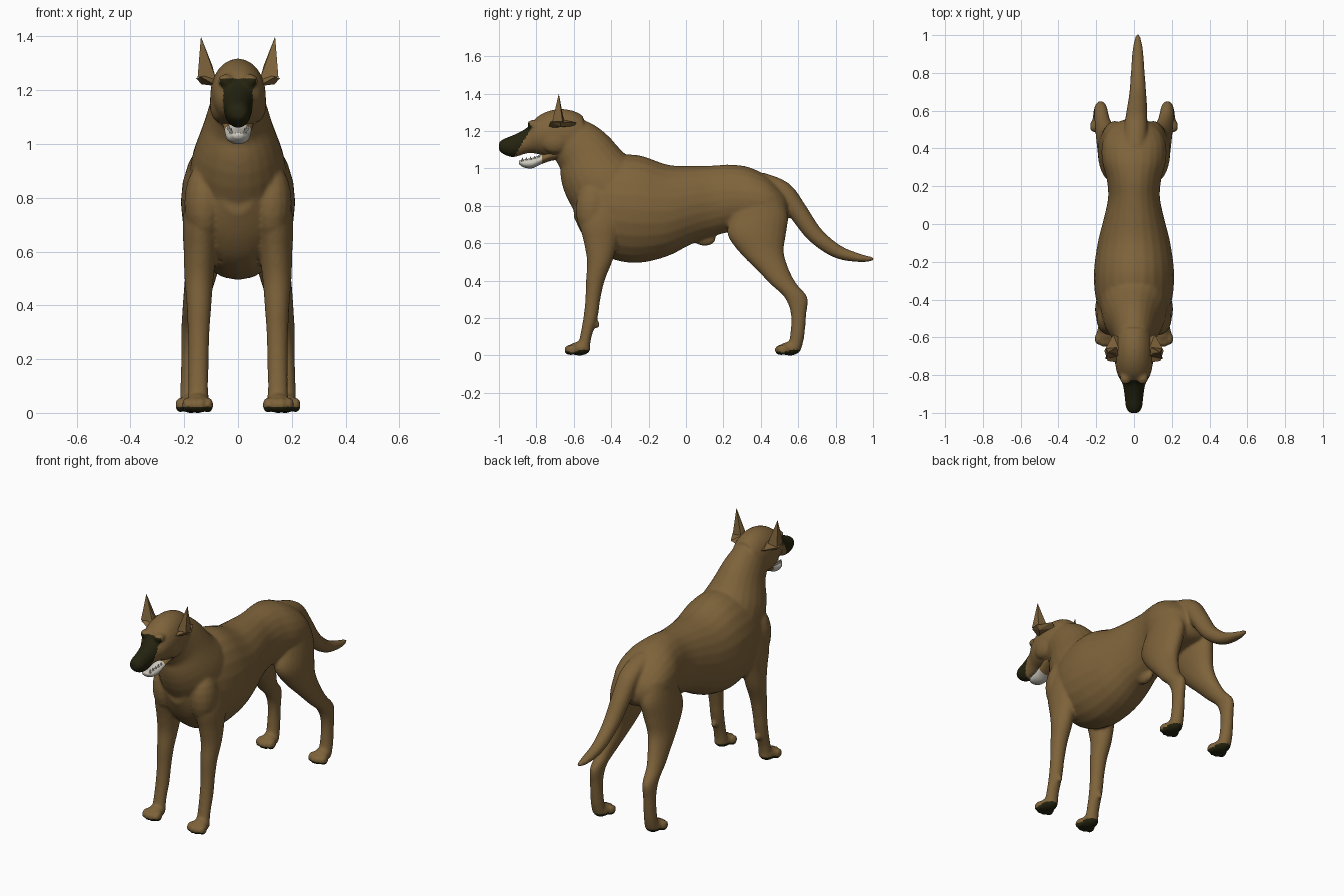
import bpy, bmesh, math
from mathutils import Vector, Matrix

old = bpy.data.objects.get("Cube")
if old:
    bpy.data.objects.remove(old, do_unlink=True)


def material(name, rgb):
    mat = bpy.data.materials.new(name)
    mat.use_nodes = True
    colour = (*rgb, 1)
    mat.diffuse_color = colour
    mat.node_tree.nodes["Principled BSDF"].inputs["Base Color"].default_value = colour
    return mat


FAWN = material("fawn coat", (0.21, 0.125, 0.043))
DARK = material("dark mask", (0.018, 0.017, 0.005))
IVORY = material("ivory jaw", (0.6, 0.57, 0.5))


def blend(stations, steps=4):
    """Smooth curve through the stations (Catmull-Rom)."""
    pts = [Vector(s) for s in stations]
    result = []
    for i in range(len(pts) - 1):
        a, b, c = pts[max(i - 1, 0)], pts[i], pts[i + 1]
        d = pts[min(i + 2, len(pts) - 1)]
        for k in range(steps):
            t = k / steps
            result.append(b + (c - a) * t / 2 + (a * 2 - b * 5 + c * 4 - d) * t * t / 2
                          + (b * 3 - a - c * 3 + d) * t ** 3 / 2)
    return result + [pts[-1]]


def loft(bm, stations, axis=None, sides=24):
    """Skin elliptical rings: x, y, z, half width, half depth."""
    rings = blend(stations)
    centres = [Vector(r[:3]) for r in rings]
    skin = []
    for i, ring in enumerate(rings):
        along = Vector(axis) if axis else centres[min(i + 1, len(rings) - 1)] - centres[max(i - 1, 0)]
        side = Vector((1, 0, 0))
        up = side.cross(along).normalized()
        loop = []
        for k in range(sides):
            a = math.tau * k / sides
            loop.append(bm.verts.new(centres[i] + side * ring[3] * math.cos(a) + up * ring[4] * math.sin(a)))
        skin.append(loop)
    faces = [bm.faces.new(skin[0]), bm.faces.new(skin[-1])]
    for lower, upper in zip(skin, skin[1:]):
        for k in range(sides):
            n = (k + 1) % sides
            faces.append(bm.faces.new((lower[k], lower[n], upper[n], upper[k])))
    bmesh.ops.recalc_face_normals(bm, faces=faces)


def blob(bm, centre, radii):
    place = Matrix.Translation(centre) @ Matrix.Diagonal((*radii, 1))
    bmesh.ops.create_uvsphere(bm, u_segments=16, v_segments=10, radius=1, matrix=place)


def finish(name, bm, mats, smooth=True):
    mesh = bpy.data.meshes.new(name)
    bm.to_mesh(mesh)
    bm.free()
    obj = bpy.data.objects.new(name, mesh)
    bpy.context.collection.objects.link(obj)
    for mat in mats:
        mesh.materials.append(mat)
    for face in mesh.polygons:
        face.use_smooth = smooth
    return obj


def fuse(obj, voxel, passes):
    """Melt overlapping parts into one skin."""
    bpy.ops.object.select_all(action="DESELECT")
    bpy.context.view_layer.objects.active = obj
    obj.select_set(True)
    remesh = obj.modifiers.new("fuse", "REMESH")
    remesh.mode = "VOXEL"
    remesh.voxel_size = voxel
    remesh.use_smooth_shade = True
    soften = obj.modifiers.new("soften", "SMOOTH")
    soften.factor, soften.iterations = 0.5, passes
    for mod in ("fuse", "soften"):
        bpy.ops.object.modifier_apply(modifier=mod)


body = bmesh.new()

# Torso: y, top, bottom, half width
torso = [(-.6, .92, .74, .06), (-.55, 1, .64, .13), (-.48, 1.05, .56, .175),
         (-.38, 1.07, .51, .205), (-.25, 1.07, .495, .212), (-.1, 1.02, .53, .192),
         (.03, 1.012, .595, .16), (.14, 1.015, .635, .137), (.24, 1.02, .66, .145),
         (.34, 1.005, .66, .17), (.44, .955, .68, .165), (.52, .88, .7, .12), (.55, .82, .74, .06)]
loft(body, [(0, y, (top + low) / 2, w, (top - low) / 2) for y, top, low, w in torso], (0, 1, 0))

# Neck
loft(body, [(0, -.67, 1.19, .085, .1), (0, -.61, 1.145, .1, .135), (0, -.54, 1.075, .125, .16),
            (0, -.47, .95, .17, .2), (0, -.36, .82, .19, .23)])

# Skull and muzzle: y, top, bottom, half width
head = [(-.55, 1.28, 1.07, .08), (-.6, 1.307, 1.05, .095), (-.67, 1.318, 1.045, .103),
        (-.74, 1.305, 1.06, .1), (-.8, 1.272, 1.078, .086), (-.85, 1.218, 1.08, .06),
        (-.92, 1.18, 1.06, .049), (-.97, 1.16, 1.072, .043), (-1, 1.14, 1.095, .026)]
loft(body, [(0, y, (top + low) / 2, w, (top - low) / 2) for y, top, low, w in head], (0, 1, 0))

# Tail
loft(body, [(.005, .4, .93, .06, .05), (.01, .52, .88, .06, .05), (.015, .595, .775, .055, .052),
            (.02, .69, .645, .045, .045), (.02, .81, .555, .036, .036),
            (.02, .93, .521, .027, .022), (.02, 1.003, .515, .01, .01)])

# Belly sheath
blob(body, (0, .1, .625), (.028, .06, .04))

front_leg = [(.1, -.43, .88, .08, .12), (.13, -.45, .72, .075, .12), (.14, -.455, .6, .062, .09),
             (.145, -.462, .5, .054, .067), (.145, -.485, .4, .046, .05), (.146, -.498, .3, .04, .04),
             (.147, -.511, .2, .038, .038), (.148, -.536, .1, .037, .031), (.148, -.55, .03, .04, .035)]
hind_leg = [(.08, .4, .86, .08, .11), (.098, .395, .75, .08, .15), (.112, .378, .65, .078, .157),
            (.13, .405, .55, .064, .118), (.15, .47, .45, .052, .084), (.165, .523, .38, .042, .07),
            (.175, .588, .31, .036, .061), (.178, .602, .22, .033, .041),
            (.178, .594, .1, .036, .038), (.176, .575, .03, .04, .04)]
for side in (1, -1):
    # Legs and paws
    for leg, paw_x, paw_y in ((front_leg, .15, -.545), (hind_leg, .175, .58)):
        loft(body, [(side * x, y, z, w, d) for x, y, z, w, d in leg], (0, 0, 1))
        blob(body, (side * paw_x, paw_y - .025, .036), (.046, .06, .037))
        for k in range(4):
            across = (k - 1.5) * .027
            reach = .08 - abs(k - 1.5) * .012
            blob(body, (side * paw_x + across, paw_y - reach, .029), (.0175, .033, .029))
    # Dew pad, shoulder, brow and cheek
    blob(body, (side * .147, -.48, .165), (.016, .02, .022))
    blob(body, (side * .125, -.5, .78), (.075, .09, .15))
    blob(body, (side * .045, -.815, 1.235), (.03, .035, .025))
    blob(body, (side * .068, -.7, 1.15), (.038, .08, .07))

dog = finish("body", body, (FAWN, DARK))
fuse(dog, .0085, 5)
if not dog.data.materials:
    for mat in (FAWN, DARK):
        dog.data.materials.append(mat)

# Dark mask and paw pads
for face in dog.data.polygons:
    c, n = face.center, face.normal
    mask = c.y < -.815 - (1.235 - c.z) * .6 and c.z < 1.242 and abs(c.x) < .068
    pad = c.z < .012 or (c.z < .03 and n.z < -.25)
    face.material_index = int(mask or pad)
    face.use_smooth = True

# Lower jaw, pale towards the chin
jaw = bmesh.new()
loft(jaw, [(0, -.64, 1.09, .06, .045), (0, -.71, 1.075, .058, .032), (0, -.77, 1.05, .05, .026),
           (0, -.82, 1.029, .045, .028), (0, -.865, 1.026, .037, .022), (0, -.892, 1.032, .018, .01)], (0, 1, 0))
jaw.normal_update()
for face in jaw.faces:
    face.material_index = int(face.calc_center_median().y < -.77)
finish("lower_jaw", jaw, (FAWN, IVORY))

# Lower teeth
teeth = bmesh.new()
for side in (1, -1):
    for k in range(5):
        y = -.875 + k * .022
        size = .024 if k == 0 else .015
        spot = Matrix.Translation((side * (.024 + k * .003), y, 1.047 + k * .004))
        bmesh.ops.create_cone(teeth, cap_ends=True, segments=6, radius1=.007, radius2=.001,
                              depth=size, matrix=spot)
finish("lower_teeth", teeth, (IVORY,), False)

# Pointed ears with a ragged fold around the base
ear_points = [(.08, -.7, 1.235), (.15, -.715, 1.25), (.148, -.66, 1.25), (.085, -.65, 1.24),
              (.095, -.685, 1.29), (.143, -.685, 1.31), (.138, -.68, 1.4)]
fold_points = [(.075, -.735, 1.215), (.14, -.725, 1.25), (.157, -.67, 1.245), (.135, -.67, 1.222),
               (.11, -.585, 1.245), (.075, -.6, 1.225), (.08, -.66, 1.26)]
for side, label in ((1, "left"), (-1, "right")):
    for part, points in (("ear", ear_points), ("ear_fold", fold_points)):
        shape = bmesh.new()
        for x, y, z in points:
            shape.verts.new((side * x, y, z))
        bmesh.ops.convex_hull(shape, input=shape.verts[:])
        bmesh.ops.recalc_face_normals(shape, faces=shape.faces[:])
        finish(label + "_" + part, shape, (FAWN,), False)
